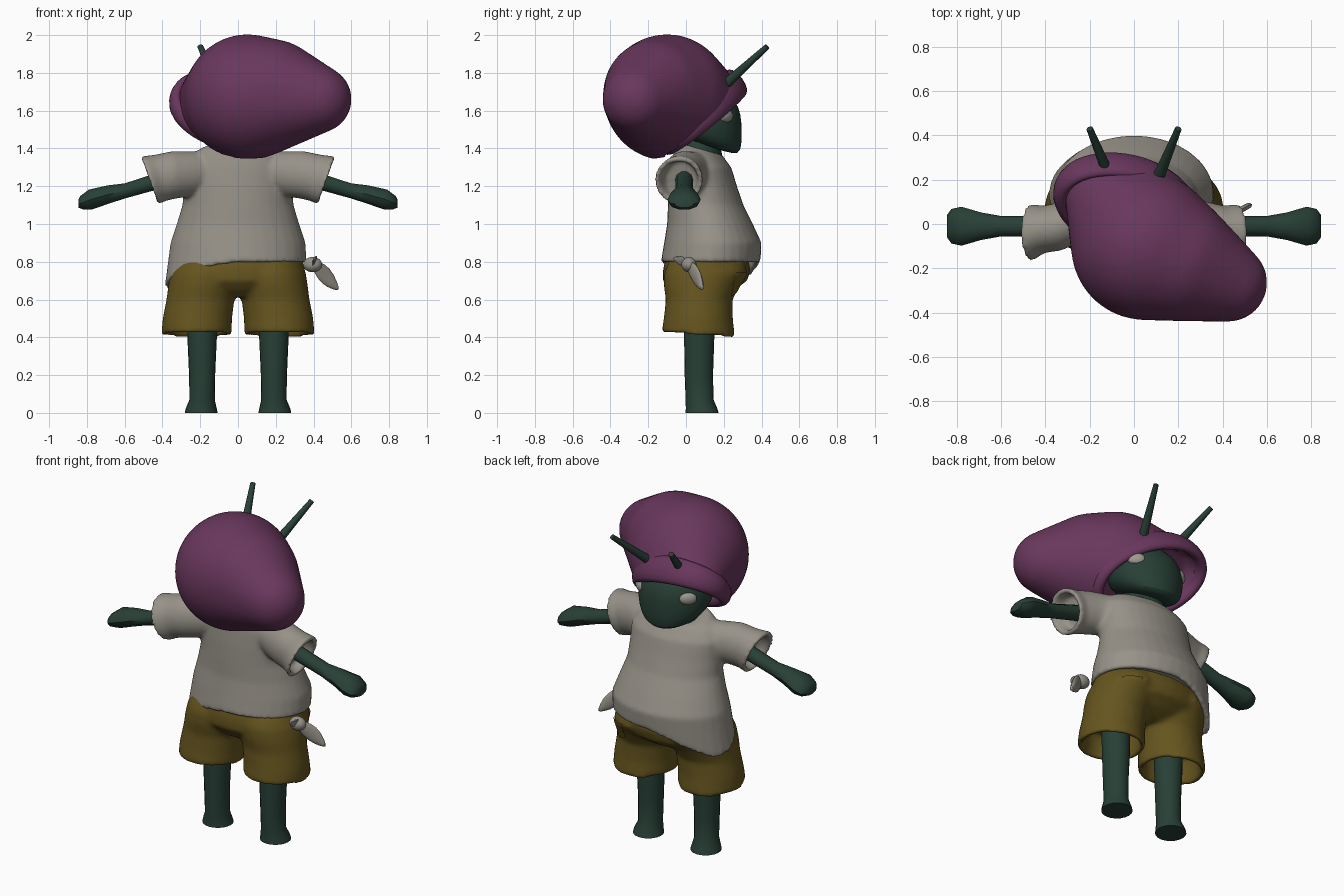
import bpy, bmesh, math
from mathutils import Vector as V, Matrix

if "Cube" in bpy.data.objects:
    bpy.data.objects.remove(bpy.data.objects["Cube"], do_unlink=True)


def material(name, rgb):
    m = bpy.data.materials.new(name)
    m.use_nodes = True
    m.diffuse_color = (*rgb, 1)
    bsdf = next(n for n in m.node_tree.nodes if n.type == 'BSDF_PRINCIPLED')
    bsdf.inputs["Base Color"].default_value = (*rgb, 1)
    return m


PURPLE = material("plum_felt", (0.14, 0.038, 0.108))
GREEN = material("dark_green_skin", (0.021, 0.051, 0.037))
CLOTH = material("pale_grey_cloth", (0.31, 0.29, 0.25))
OCHRE = material("ochre_cloth", (0.13, 0.09, 0.013))
EYE = material("eye_grey", (0.33, 0.32, 0.28))


def finish(name, bm, mat, subsurf=0, voxel=0, soften=0, angle=50):
    bmesh.ops.recalc_face_normals(bm, faces=bm.faces)
    me = bpy.data.meshes.new(name)
    bm.to_mesh(me)
    bm.free()
    me.materials.append(mat)
    ob = bpy.data.objects.new(name, me)
    bpy.context.collection.objects.link(ob)
    for o in bpy.context.selected_objects:
        o.select_set(False)
    bpy.context.view_layer.objects.active = ob
    ob.select_set(True)
    bpy.ops.object.shade_smooth_by_angle(angle=math.radians(angle))
    if subsurf:
        sub = ob.modifiers.new("smooth", 'SUBSURF')
        sub.levels = sub.render_levels = subsurf
    if voxel:
        mesh = ob.modifiers.new("blend", 'REMESH')
        mesh.mode, mesh.voxel_size, mesh.use_smooth_shade = 'VOXEL', voxel, True
        soft = ob.modifiers.new("soften", 'SMOOTH')
        soft.factor, soft.iterations = .5, soften
    return ob


def loft(bm, rings, n=32, caps=(True, True), closed=False):
    """Skin rings given as (centre, half axis u, half axis v)."""
    loops = []
    for c, u, v in rings:
        turn = [2 * math.pi * i / n for i in range(n)]
        loops.append([bm.verts.new(V(c) + V(u) * math.cos(a) + V(v) * math.sin(a)) for a in turn])
    for a, b in zip(loops, loops[1:] + (loops[:1] if closed else [])):
        for i in range(n):
            j = (i + 1) % n
            bm.faces.new((a[i], a[j], b[j], b[i]))
    for cap, loop in zip(caps, (loops[0], loops[-1])):
        if cap:
            bm.faces.new(loop)


def level(z, cx, cy, rx, ry, tilt=0):
    """Horizontal ring; tilt raises or drops its +y side."""
    return (cx, cy, z), (rx, 0, 0), (0, ry, tilt)


def across(x, y, z, ry, rz, lean=0):
    """Ring around the x axis; lean moves its top outward."""
    return (x, y, z), (0, ry, 0), (math.copysign(lean, x), 0, rz)


def ellipsoid(name, centre, radii, mat, turn=0):
    bm = bmesh.new()
    bmesh.ops.create_uvsphere(bm, u_segments=24, v_segments=16, radius=1)
    bmesh.ops.transform(bm, verts=bm.verts, matrix=Matrix.Translation(centre)
                        @ Matrix.Rotation(turn, 4, 'Z') @ Matrix.Diagonal((*radii, 1)))
    return finish(name, bm, mat)


# Shirt: body with a hem hanging low on the right, blended with hollow sleeves
bm = bmesh.new()
loft(bm, [level(.86, 0, .135, .325, .228), level(.795, 0, .13, .333, .234),
          level(.795, 0, .13, .363, .264), level(.9, 0, .142, .358, .258),
          level(1, 0, .127, .325, .227), level(1.1, 0, .104, .294, .2),
          level(1.2, 0, .09, .29, .18), level(1.3, 0, .08, .29, .16),
          level(1.365, 0, .07, .25, .135, -.02), level(1.4, 0, .07, .19, .125, -.035)])
for v in bm.verts:
    if v.co.z < .83:
        side = max(0, min(1, (-.02 - v.co.x) / .33)) ** 1.4
        v.co.z -= side * (.08 + .35 * max(0, min(.2, v.co.y)))
        v.co.x *= 1 + .07 * side
for s in (1, -1):
    loft(bm, [across(s * .1, .05, 1.28, .07, .07), across(s * .23, .03, 1.265, .108, .12),
              across(s * .33, -.01, 1.262, .11, .125, .015),
              across(s * .41, -.025, 1.245, .107, .122, .03),
              across(s * .47, -.04, 1.23, .132, .128, .045),
              across(s * .47, -.04, 1.23, .105, .1, .037),
              across(s * .4, -.025, 1.245, .082, .095, .025)])
finish("shirt", bm, CLOTH, voxel=.012, soften=8)

for s, side in ((1, "left"), (-1, "right")):
    # Arm and blocky mitten hand
    bm = bmesh.new()
    loft(bm, [across(s * .28, -.01, 1.27, .05, .05), across(s * .45, -.01, 1.22, .046, .046),
              across(s * .6, -.01, 1.175, .046, .042), across(s * .69, -.01, 1.155, .062, .052),
              across(s * .78, -.01, 1.13, .088, .055, -.01),
              across(s * .825, -.01, 1.112, .078, .038, -.01),
              across(s * .845, -.01, 1.107, .05, .022)], n=10)
    finish(side + "_arm", bm, GREEN, angle=40)

    # Leg with a flared foot
    bm = bmesh.new()
    x = s * .19
    loft(bm, [level(0, s * .195, .085, .087, .088), level(.02, s * .195, .083, .083, .084),
              level(.07, x, .072, .067, .074), level(.2, x, .068, .069, .075),
              level(.4, x, .07, .078, .08), level(.62, x, .07, .08, .08)], n=20)
    finish(side + "_leg", bm, GREEN)

    # Eye
    ellipsoid(side + "_eye", (s * .16, .211, 1.573), (.05, .026, .036), EYE, turn=-s * .7)

    # Antenna
    base, tip = V((s * .11, .21, 1.74)), V((s * .2, .43, 1.94))
    axis = (tip - base).normalized()
    u = axis.cross(V((0, 0, 1))).normalized()
    w = axis.cross(u)
    bm = bmesh.new()
    loft(bm, [(base, u * .027, w * .027), (tip, u * .015, w * .015)], n=10)
    finish(side + "_antenna", bm, GREEN)

# Shorts: hips blended with two hollow legs
bm = bmesh.new()
loft(bm, [level(.83, 0, .11, .335, .215), level(.76, 0, .11, .355, .232),
          level(.7, 0, .1, .345, .225), level(.65, 0, .085, .27, .17),
          level(.615, 0, .07, .15, .11)])
for s in (1, -1):
    loft(bm, [level(.8, s * .165, .11, .165, .2), level(.74, s * .17, .105, .19, .222),
              level(.67, s * .183, .082, .187, .2),
              level(.6, s * .199, .07, .18, .177), level(.5, s * .215, .065, .184, .183),
              level(.412, s * .22, .065, .186, .195, -.012),
              level(.412, s * .22, .065, .158, .167, -.012),
              level(.56, s * .205, .067, .152, .15)])
shorts = finish("shorts", bm, OCHRE, voxel=.013, soften=10)

# Pocket patch on the left front of the shorts
bm = bmesh.new()
bmesh.ops.create_grid(bm, x_segments=10, y_segments=10, size=.075)
out = V((.62, .78, 0)).normalized()
for v in bm.verts:
    narrow = 1 - .25 * max(0, -v.co.y / .075)
    v.co = V((.28, .34, .67)) + V((out.y, -out.x, 0)) * v.co.x * narrow + V((0, 0, v.co.y))
pocket = finish("pocket", bm, OCHRE)
wrap = pocket.modifiers.new("fit", 'SHRINKWRAP')
wrap.target, wrap.offset, wrap.wrap_mode = shorts, .007, 'ABOVE_SURFACE'

# Shirt knot with two loose ends
ellipsoid("shirt_knot", (.395, .015, .785), (.05, .04, .04), CLOTH)
bm = bmesh.new()
for points, widths in ((((.4, .01, .79), (.44, .04, .75), (.49, .07, .7), (.535, .09, .65)),
                        (.02, .045, .042, .004)),
                       (((.4, .0, .79), (.41, -.03, .81), (.4, -.065, .82)), (.02, .03, .006))):
    loft(bm, [(p, (.5 * w, .3 * w, w), (.006, -.014, 0)) for p, w in zip(points, widths)], n=8)
finish("knot_tails", bm, CLOTH, subsurf=1)

# Head with a jutting chin, and neck
bm = bmesh.new()
loft(bm, [level(1.395, 0, .16, .1, .1, -.03), level(1.415, 0, .145, .16, .145, -.03),
          level(1.47, 0, .11, .205, .187, -.02), level(1.54, 0, .095, .22, .2),
          level(1.62, 0, .085, .215, .2), level(1.7, 0, .06, .18, .16),
          level(1.75, 0, .05, .1, .09)])
finish("head", bm, GREEN, subsurf=1)
bm = bmesh.new()
loft(bm, [level(1.28, 0, .085, .15, .115), level(1.37, 0, .08, .14, .115, -.02),
          level(1.46, 0, .07, .11, .1)])
finish("neck", bm, GREEN)

# Hat crown: a slouched hull over three bulges and the brim
along, across_rim = V((0, .8, .6)), V((.96, -.16, -.22))
up = across_rim.cross(along).normalized()
rim = V((-.035, .115, 1.535))


def rim_point(angle, rx, ry, lift):
    return rim + up * lift + across_rim * rx * math.cos(angle) + along * ry * math.sin(angle)


bm = bmesh.new()
for centre, radius in (((.05, -.1, 1.67), .335), ((.18, -.155, 1.695), .283),
                       ((.425, -.265, 1.66), .178)):
    ball = bmesh.new()
    bmesh.ops.create_icosphere(ball, subdivisions=4, radius=radius)
    for v in ball.verts:
        bm.verts.new(v.co + V(centre))
    ball.free()
for lift in (-.01, .13):
    for i in range(40):
        bm.verts.new(rim_point(2 * math.pi * i / 40, .295, .24, lift))
bmesh.ops.convex_hull(bm, input=list(bm.verts))
bmesh.ops.delete(bm, geom=[v for v in bm.verts if not v.link_faces], context='VERTS')
bmesh.ops.bisect_plane(bm, geom=bm.verts[:] + bm.edges[:] + bm.faces[:],
                       plane_co=rim, plane_no=up, clear_inner=True)
bmesh.ops.holes_fill(bm, edges=[e for e in bm.edges if e.is_boundary], sides=0)
bm.normal_update()
opening = [max(bm.faces, key=lambda f: len(f.verts))]
bmesh.ops.inset_region(bm, faces=opening, thickness=.045)
bmesh.ops.translate(bm, verts=opening[0].verts, vec=up * .1)
finish("hat_crown", bm, PURPLE, voxel=.018, soften=12)

# Hat brim: a padded oval band, deepest at the face
bm = bmesh.new()
rings = []
for i in range(48):
    a = 2 * math.pi * i / 48
    deep = .06 + .02 * math.sin(a)
    centre = rim_point(a, .312, .24, deep - .005)
    spoke = (rim_point(a, .312, .24, 0) - rim).normalized()
    rings.append((centre, spoke * .036, up * deep))
loft(bm, rings, n=14, caps=(False, False), closed=True)
finish("hat_brim", bm, PURPLE)
